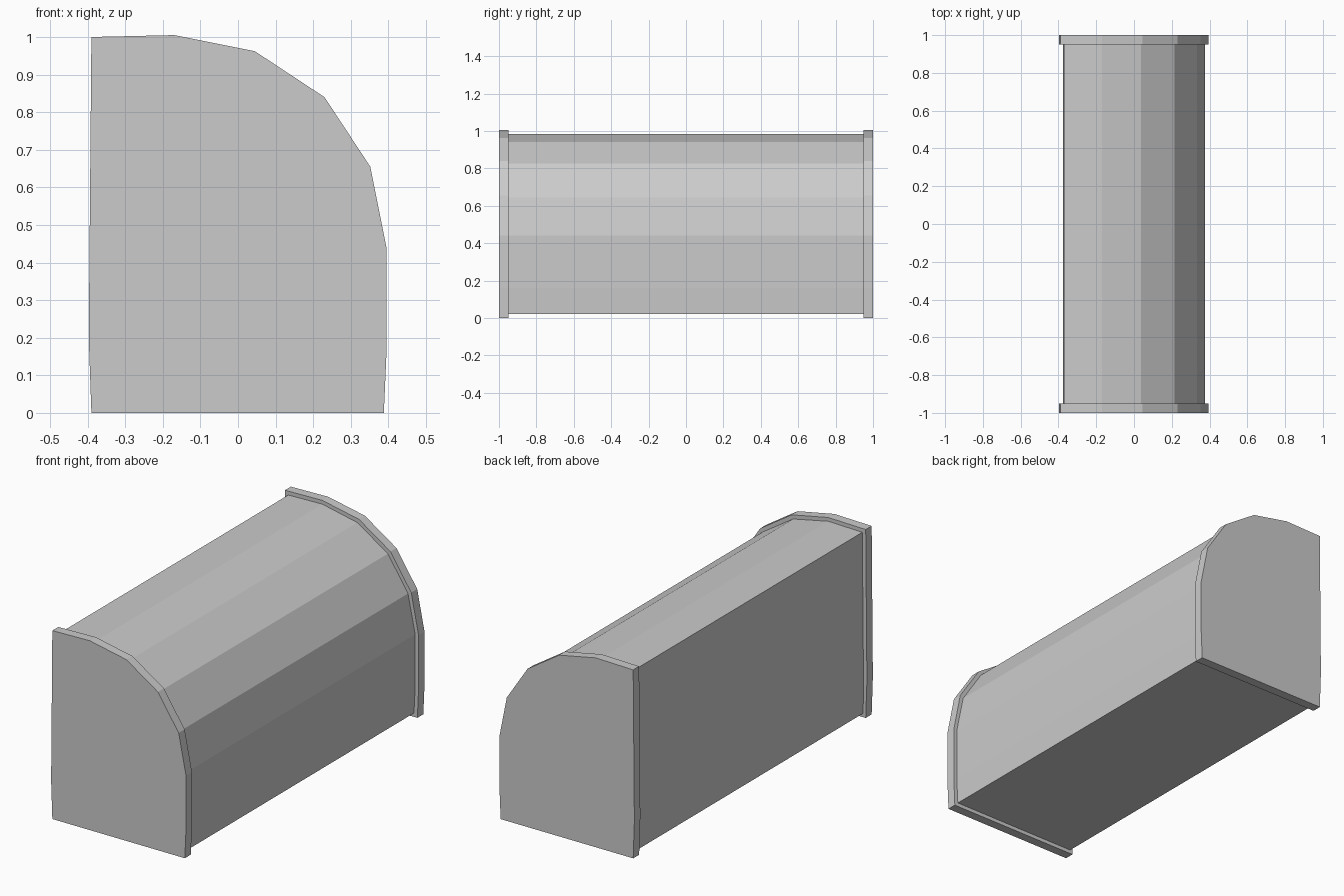
import bpy
import bmesh

cube = bpy.data.objects.get("Cube")
if cube:
    bpy.data.objects.remove(cube, do_unlink=True)

grey = bpy.data.materials.new("light_grey")
grey.use_nodes = True
grey.diffuse_color = (0.6, 0.6, 0.6, 1)
grey.node_tree.nodes["Principled BSDF"].inputs["Base Color"].default_value = (0.6, 0.6, 0.6, 1)


def extrude_profile(name, profile, y_start, y_end):
    """Solid with flat faces from an (x, z) outline drawn out along y."""
    bm = bmesh.new()
    face = bm.faces.new([bm.verts.new((x, y_start, z)) for x, z in profile])
    result = bmesh.ops.extrude_face_region(bm, geom=[face])
    moved = [v for v in result["geom"] if isinstance(v, bmesh.types.BMVert)]
    bmesh.ops.translate(bm, verts=moved, vec=(0, y_end - y_start, 0))
    bmesh.ops.recalc_face_normals(bm, faces=bm.faces[:])
    mesh = bpy.data.meshes.new(name)
    bm.to_mesh(mesh)
    bm.free()
    mesh.materials.append(grey)
    obj = bpy.data.objects.new(name, mesh)
    bpy.context.collection.objects.link(obj)
    return obj


# Outlines: flat back wall, faceted quarter-round on the other side
cap_outline = [(-0.39, 0), (0.388, 0), (0.395, 0.16), (0.395, 0.44),
               (0.352, 0.655), (0.23, 0.84), (0.045, 0.962),
               (-0.17, 1.005), (-0.39, 1.0), (-0.397, 0.2)]
body_outline = [(-0.375, 0.02), (0.368, 0.02), (0.375, 0.16), (0.375, 0.44),
                (0.333, 0.645), (0.215, 0.825), (0.036, 0.942),
                (-0.17, 0.985), (-0.37, 0.98), (-0.377, 0.2)]

# Long body between the two end plates
extrude_profile("body", body_outline, -0.95, 0.95)

# Slightly larger end plates
for name, side in (("front_end_plate", -1), ("back_end_plate", 1)):
    extrude_profile(name, cap_outline, side * 0.95, side)
